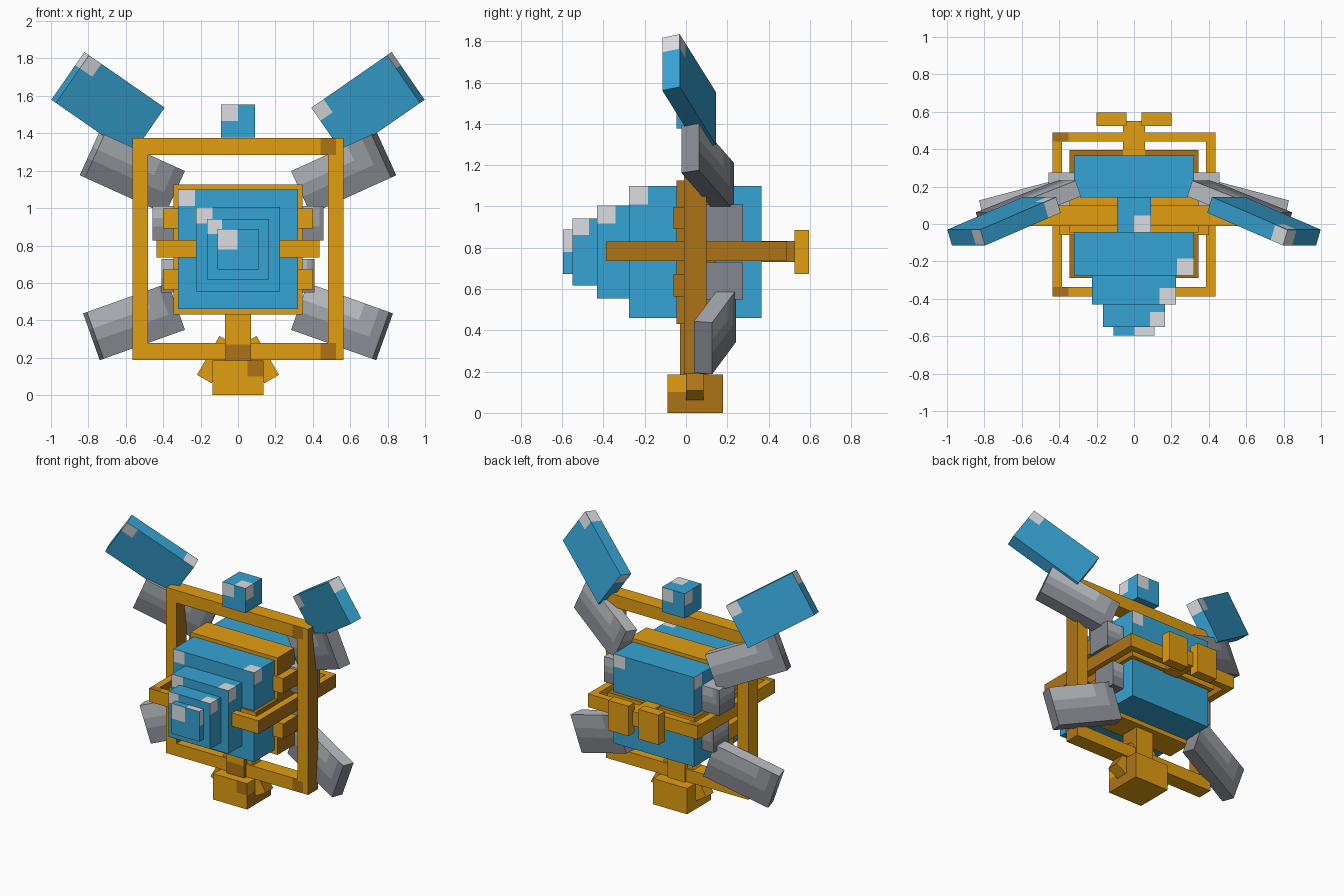
import bpy, bmesh, math
from mathutils import Vector, Matrix

if "Cube" in bpy.data.objects:
    bpy.data.objects.remove(bpy.data.objects["Cube"])


def material(name, rgb):
    m = bpy.data.materials.new(name)
    lin = [(c / 255 / 12.92) if c < 11 else ((c / 255 + 0.055) / 1.055) ** 2.4 for c in rgb]
    m.diffuse_color = (*lin, 1)
    m.use_nodes = True
    m.node_tree.nodes["Principled BSDF"].inputs["Base Color"].default_value = m.diffuse_color
    return m


BLUE = material("blue", (54, 163, 212))
WHITE = material("pale_grey", (220, 222, 225))
OCHRE = material("ochre", (226, 158, 15))
BROWN = material("dark_ochre", (174, 115, 22))
LIGHT = material("light_grey", (186, 190, 195))
MID = material("mid_grey", (158, 162, 168))
DARK = material("dark_grey", (132, 135, 142))


def box(name, size, place, mats, cuts=(), rule=None):
    """Box centred in its local frame; cuts are (axis, offset); rule picks a material slot."""
    bm = bmesh.new()
    bmesh.ops.create_cube(bm, size=1)
    bmesh.ops.scale(bm, vec=size, verts=bm.verts)
    for axis, off in cuts:
        normal = Vector([float(i == axis) for i in range(3)])
        bmesh.ops.bisect_plane(bm, geom=bm.verts[:] + bm.edges[:] + bm.faces[:],
                               plane_co=normal * off, plane_no=normal)
    bm.normal_update()
    if rule:
        for f in bm.faces:
            f.material_index = rule(f.calc_center_median(), f.normal)
    me = bpy.data.meshes.new(name)
    bm.to_mesh(me)
    bm.free()
    for m in mats:
        me.materials.append(m)
    ob = bpy.data.objects.new(name, me)
    ob.matrix_world = place
    bpy.context.collection.objects.link(ob)
    return ob


def span(lo, hi):
    lo, hi = Vector(lo), Vector(hi)
    return hi - lo, Matrix.Translation((lo + hi) / 2)


def corner_patch(size, s):
    """Square patch in the upper left corner of every side, and one on top."""
    h = Vector(size) / 2
    cuts = [(0, s - h.x), (0, h.x - s), (1, s - h.y), (1, h.y - s), (2, h.z - s)]
    cuts = [c for c in cuts if abs(c[1]) < h[c[0]]]

    def rule(c, n):
        high = c.z > h.z - s
        left, right = c.x < s - h.x, c.x > h.x - s
        near, far = c.y < s - h.y, c.y > h.y - s
        if n.y < -.5: return int(left and high)
        if n.y > .5: return int(right and high)
        if n.x > .5: return int(near and high)
        if n.x < -.5: return int(far and high)
        return int(n.z > .5 and right and near)
    return cuts, rule


def blue_box(name, size, place, s=.085):
    cuts, rule = corner_patch(size, s)
    return box(name, size, place, [BLUE, WHITE], cuts, rule)


def grey_box(name, size, place):
    """Grey plating, darker towards the lower right of each side."""
    w, d, h = size
    cuts = [(2, -.1 * h), (2, .15 * h), (0, .2 * w), (0, .38 * w), (0, -.2 * w), (0, -.38 * w)]

    def rule(c, n):
        if n.z < -.5 or n.x > .5: return 2
        if n.z > .5: return 0
        u, v = c.x / w * (-1 if n.y > .5 else 1), c.z / h
        if n.x < -.5: u = 0
        return 2 if v < -.1 or u > .38 else 1 if v < .15 or u > .2 else 0
    return box(name, size, place, [LIGHT, MID, DARK], cuts, rule)


def ochre_box(name, lo, hi, cuts=(), extra=None, dark_side=True):
    size, place = span(lo, hi)
    mid = place.translation
    local = [(a, v - mid[a]) for a, v in cuts]

    def rule(c, n):
        if extra:
            r = extra(c + mid, n)
            if r is not None:
                return r
        return int(dark_side and n.x > .5)
    return box(name, size, place, [OCHRE, BROWN], local, rule)


# stepped body
for name, lo, hi, s in (
        ("body", (-.32, -.275, .46), (.32, .365, 1.1), .09),
        ("nose_step_large", (-.225, -.43, .553), (.225, -.27, 1.005), .088),
        ("nose_step_medium", (-.165, -.55, .617), (.165, -.42, .942), .08),
        ("nose_step_small", (-.11, -.595, .672), (.11, -.54, .888), .108),
        ("head", (-.09, -.045, 1.378), (.09, .145, 1.555), .09)):
    blue_box(name, *span(lo, hi), s)

# casing bands around the body
ochre_box("casing_upright", (-.345, -.045, .43), (.345, .145, 1.125))
ochre_box("casing_level", (-.345, -.29, .737), (.345, .395, .828),
          extra=lambda c, n: 1 if n.z > .5 else None)

# upright outer frame
for name, z in (("frame_bottom", .188), ("frame_top", 1.285)):
    ochre_box(name, (-.563, -.01, z), (.563, .1, z + .09), [(0, .44), (0, .523)],
              lambda c, n: 1 if n.y < -.5 and .44 < c.x < .523 else None)
for side in (-1, 1):
    x = .522 * side
    ochre_box("frame_post", (x - .042, -.01, .27), (x + .042, .1, 1.29))

# level outer frame
for name, y in (("hoop_front", -.388), ("hoop_back", .44)):
    ochre_box(name, (-.435, y, .735), (.435, y + .05, .83), [(0, -.35)],
              lambda c, n: 1 if n.z > .5 and c.x < -.35 else None)
for side in (-1, 1):
    x = .41 * side
    ochre_box("hoop_side", (x - .025, -.345, .735), (x + .025, .445, .83))

# tail and its two blocks
ochre_box("tail_rod", (-.058, .36, .73), (.058, .55, .833))
for side in (-1, 1):
    x = .12 * side
    ochre_box("tail_block", (x - .08, .525, .672), (x + .08, .595, .886), dark_side=False)

# side lugs, shoulder and hip joints
for side in (-1, 1):
    for z in (.565, .89):
        x = .36 * side
        ochre_box("side_lug", (x - .04, -.06, z), (x + .04, .1, z + .107))
    grey_box("shoulder_joint", *span((.37 * side - .087, .1, .828), (.37 * side + .087, .275, 1.01)))
    grey_box("hip_joint", *span((.34 * side - .07, .1, .55), (.34 * side + .07, .275, .728)))

# pedestal
ochre_box("pedestal_rod", (-.07, -.03, .18), (.07, .11, .44), [(2, .27)],
          lambda c, n: 1 if n.y < -.5 and c.z < .27 else None)


def foot_rule(c, n):
    if n.y < -.5: return int(c.x > .05 and c.z > .1)
    if n.x > .5: return int(not (c.y < 0 and c.z > .1))
    return None


ochre_box("pedestal_foot", (-.135, -.09, 0), (.135, .18, .185), [(0, .05), (1, 0), (2, .1)], foot_rule)
for side in (-1, 1):
    place = Matrix.Translation((.12 * side, .043, .19)) @ Matrix.Rotation(math.radians(-30 * side), 4, "Y")
    box("pedestal_strut", (.09, .085, .24), place, [OCHRE, BROWN], (),
        lambda c, n: int(n.x > .5))


# two-part upper arms and lower arms, given by centre, long direction and width direction
def limb(name, maker, centre, along, across, depth=.09):
    for side in (-1, 1):
        mirror = Vector((side, 1, 1))
        axis = Vector(along) * mirror * side
        up = Vector(across) * mirror
        size = (axis.length, depth, up.length)
        x, z = axis.normalized(), up.normalized()
        y = z.cross(x)
        rot = Matrix((x, y, z)).transposed().to_4x4()
        maker(name, size, Matrix.Translation(Vector(centre) * mirror) @ rot)


limb("upper_panel", blue_box, (.695, .015, 1.558), (.405, -.175, .28), (-.177, 0, .255))
limb("upper_arm", grey_box, (.565, .105, 1.187), (.43, -.17, .195), (-.104, 0, .23))
limb("lower_arm", grey_box, (.556, .14, .393), (.435, -.115, -.155), (.089, 0, .25))
